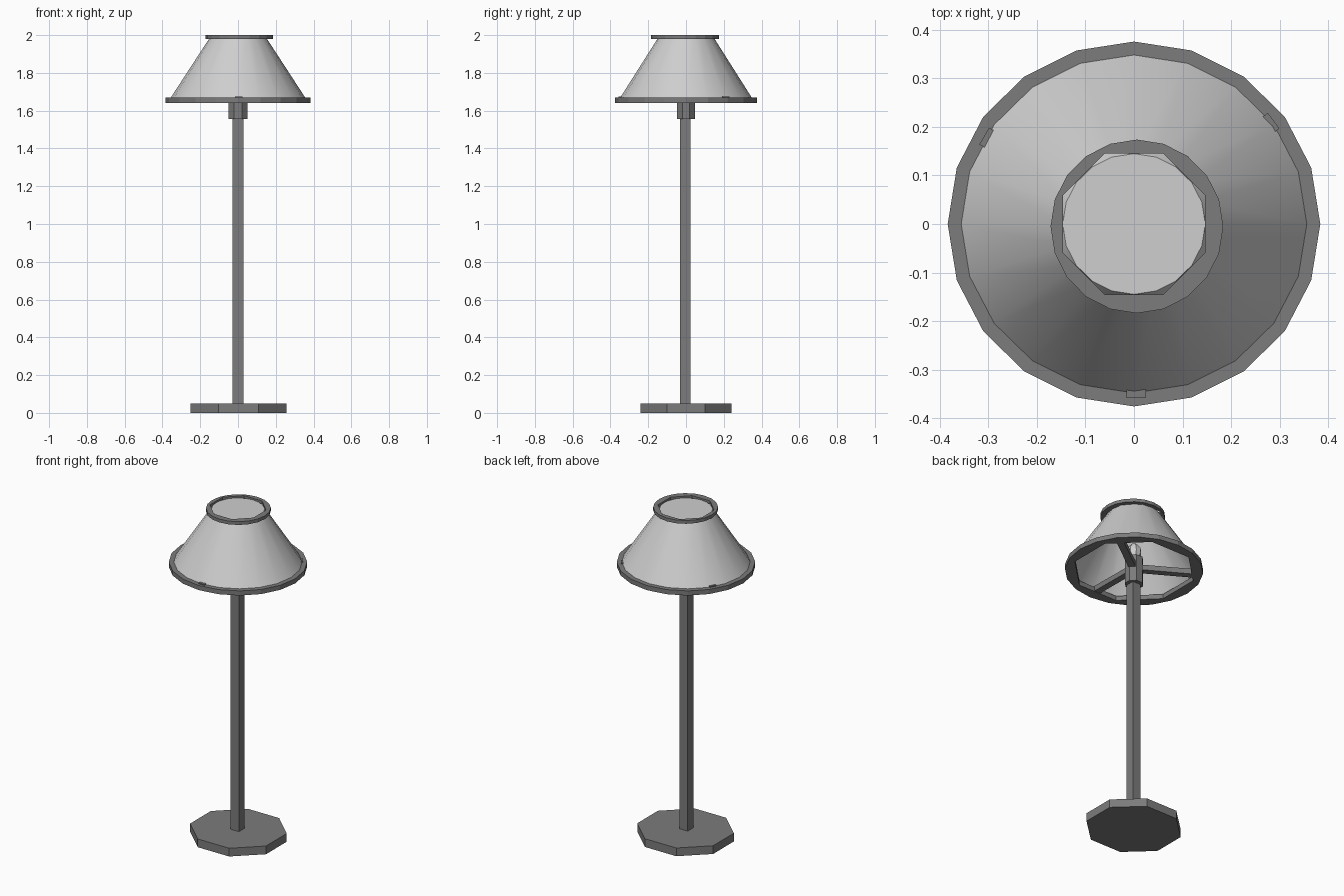
import bpy, bmesh, math

cube = bpy.data.objects.get("Cube")
if cube:
    bpy.data.objects.remove(cube, do_unlink=True)


def material(name, value):
    mat = bpy.data.materials.new(name)
    mat.use_nodes = True
    colour = (value, value, value, 1)
    mat.diffuse_color = colour
    mat.node_tree.nodes["Principled BSDF"].inputs["Base Color"].default_value = colour
    return mat


DARK = material("dark grey metal", 0.2)
LIGHT = material("pale grey shade", 0.62)


def make(name, bm, mat):
    bmesh.ops.recalc_face_normals(bm, faces=bm.faces)
    mesh = bpy.data.meshes.new(name)
    bm.to_mesh(mesh)
    bm.free()
    mesh.materials.append(mat)
    obj = bpy.data.objects.new(name, mesh)
    bpy.context.collection.objects.link(obj)
    return obj


def loop(bm, n, rx, ry, z, cx=0, cy=0, turn=0.0):
    """Ring of n vertices on an ellipse."""
    return [bm.verts.new((cx + rx * math.cos(turn + math.tau * i / n),
                          cy + ry * math.sin(turn + math.tau * i / n), z))
            for i in range(n)]


def loft(name, mat, n, rings, cx=0, cy=0, turn=0.0, cap_bottom=True):
    """Skin a stack of (rx, ry, z) rings and cap the ends."""
    bm = bmesh.new()
    stack = [loop(bm, n, rx, ry, z, cx, cy, turn) for rx, ry, z in rings]
    for a, b in zip(stack, stack[1:]):
        for i in range(n):
            j = (i + 1) % n
            bm.faces.new((a[i], a[j], b[j], b[i]))
    bm.faces.new(stack[-1])
    if cap_bottom:
        bm.faces.new(stack[0][::-1])
    return make(name, bm, mat)


def holed_ring(name, rx, ry, hx, hy, z0, z1, cx=0, cy=0, hcx=0, hcy=0):
    """Flat twenty-sided band with an octagonal opening."""
    bm = bmesh.new()
    edges = []
    for vs in (loop(bm, 20, rx, ry, 0, cx, cy),
               loop(bm, 8, hx, hy, 0, hcx, hcy, math.pi / 8)):
        edges += [bm.edges.new((vs[i - 1], vs[i])) for i in range(len(vs))]
    bmesh.ops.triangle_fill(bm, edges=edges, use_beauty=True, normal=(0, 0, 1))
    obj = make(name, bm, DARK)
    obj.location.z = (z0 + z1) / 2
    mod = obj.modifiers.new("thickness", "SOLIDIFY")
    mod.thickness = z1 - z0
    mod.offset = 0
    return obj


def smooth(obj):
    bpy.ops.object.select_all(action="DESELECT")
    obj.select_set(True)
    bpy.context.view_layer.objects.active = obj
    bpy.ops.object.shade_smooth_by_angle(angle=math.radians(35))


C8 = 1 / math.cos(math.pi / 8)  # flat-to-corner ratio of an octagon
E8 = math.pi / 8

# Base, pole and socket
loft("base", DARK, 8, [(0.255 * C8, 0.24 * C8, 0), (0.255 * C8, 0.24 * C8, 0.05)],
     cx=0.003, turn=E8)
R4 = 0.028 * math.sqrt(2)
loft("pole", DARK, 4, [(R4, R4, 0.05), (R4, R4, 1.6)], cy=-0.004, turn=math.pi / 4)
loft("socket", DARK, 8, [(0.05 * C8, 0.047 * C8, 1.555), (0.05 * C8, 0.047 * C8, 1.72)],
     turn=E8)

# Bulb
smooth(loft("bulb", LIGHT, 8, [(0.025, 0.025, 1.72), (0.042, 0.042, 1.75),
                               (0.04, 0.04, 1.78), (0.015, 0.015, 1.81)], turn=E8))

# Conical shade, open below and closed on top
smooth(loft("shade", LIGHT, 20, [(0.362, 0.354, 1.66), (0.147, 0.145, 1.99)],
            cap_bottom=False))

# Rims
holed_ring("bottom_rim", 0.384, 0.376, 0.343, 0.336, 1.641, 1.669)
holed_ring("top_rim", 0.178, 0.179, 0.158, 0.157, 1.98, 2.0, 0.006, -0.005)

# Three support arms from the socket to the bottom rim
for number, degrees in enumerate((36.5, 149.6, 270.8), 1):
    bm = bmesh.new()
    bmesh.ops.create_cube(bm, size=1)
    for v in bm.verts:
        v.co = ((v.co.x + 0.5) * 0.328 + 0.03, v.co.y * 0.04, v.co.z * 0.032 + 1.659)
    arm = make(f"support_arm_{number}", bm, DARK)
    arm.rotation_euler.z = math.radians(degrees)
